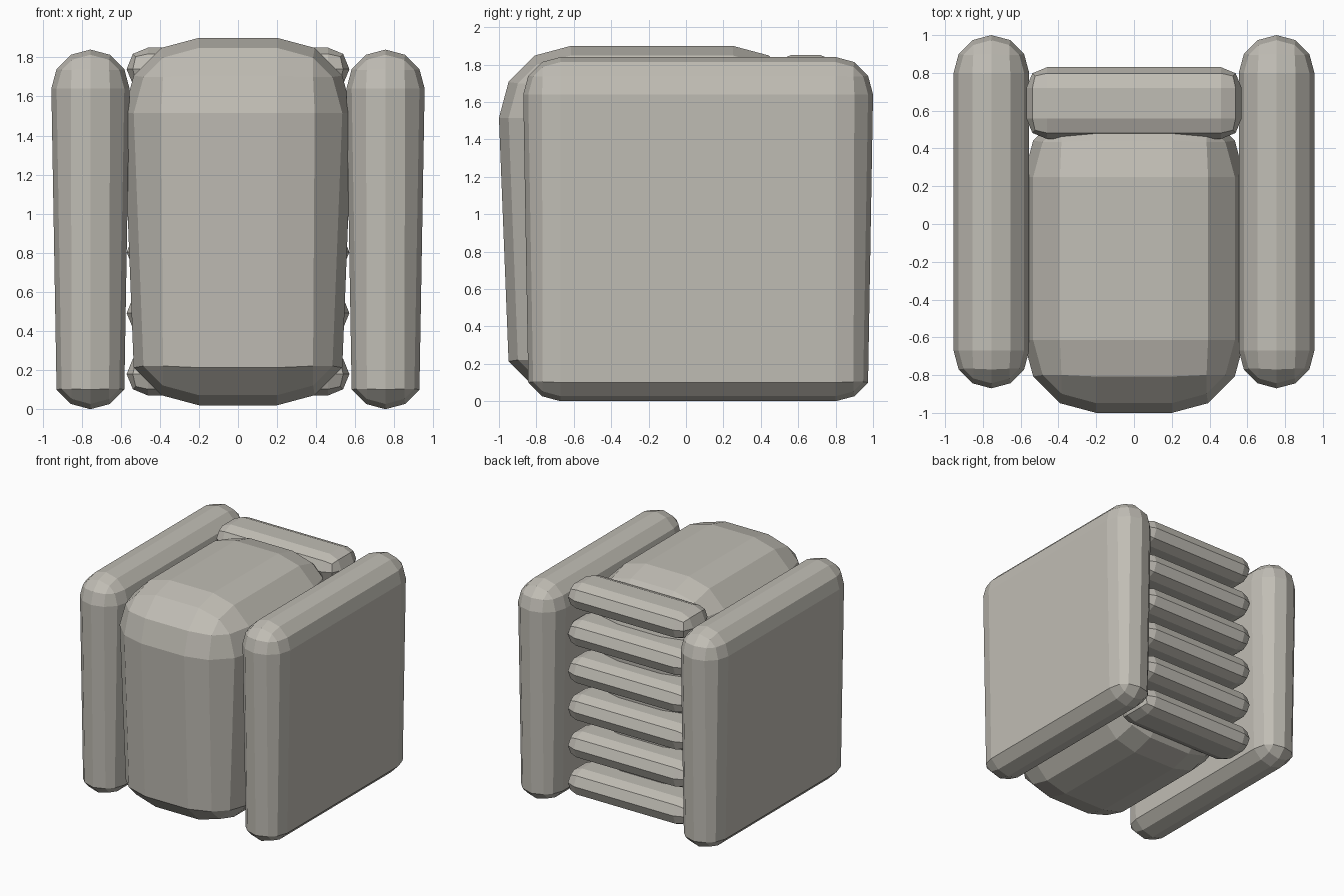
import bpy
import bmesh
from mathutils import Vector

default = bpy.data.objects.get("Cube")
if default:
    bpy.data.objects.remove(default)

# Single warm grey material
grey = bpy.data.materials.new("warm_grey")
colour = (0.53, 0.51, 0.46, 1)
grey.diffuse_color = colour
grey.use_nodes = True
grey.node_tree.nodes["Principled BSDF"].inputs["Base Color"].default_value = colour


def rounded_block(name, low, high, radius, segments, tapered=False):
    """Box from low to high with all edges rounded; tapered leans the walls in at the bottom."""
    low, high = Vector(low), Vector(high)
    centre, size = (low + high) / 2, high - low
    bm = bmesh.new()
    bmesh.ops.create_cube(bm, size=1)
    for v in bm.verts:
        v.co = Vector(a * b for a, b in zip(v.co, size)) + centre
    bmesh.ops.bevel(bm, geom=bm.edges[:], offset=radius, offset_type='OFFSET',
                    segments=segments, profile=0.5, affect='EDGES', clamp_overlap=False)
    bmesh.ops.remove_doubles(bm, verts=bm.verts[:], dist=0.002)
    if tapered:
        # Drop the lowest wall ring so the walls run straight to the next ring down
        rim = low.z + radius
        merge = {}
        for v in bm.verts:
            if abs(v.co.z - rim) < 0.002:
                below = min((e.other_vert(v) for e in v.link_edges), key=lambda o: o.co.z)
                merge[v] = below
        bmesh.ops.weld_verts(bm, targetmap=merge)
    bmesh.ops.recalc_face_normals(bm, faces=bm.faces[:])
    mesh = bpy.data.meshes.new(name)
    bm.to_mesh(mesh)
    bm.free()
    mesh.materials.append(grey)
    obj = bpy.data.objects.new(name, mesh)
    bpy.context.collection.objects.link(obj)
    return obj


# Central body
rounded_block("central_body", (-0.585, -1, 0.02), (0.585, 0.635, 1.9), 0.385, 3, True)

# Side panels
for side, x in (("left", 0.755), ("right", -0.755)):
    rounded_block(side + "_panel", (x - 0.2, -0.87, 0), (x + 0.2, 1, 1.84), 0.1995, 3, True)

# Stack of horizontal slats at the back
slat_count, slat_height, slat_pitch = 6, 0.22, 0.312
for i in range(slat_count):
    z = 0.07 + i * slat_pitch
    rounded_block(f"back_slat_{i + 1}", (-0.57, 0.45, z), (0.57, 0.83, z + slat_height), 0.1095, 2)
